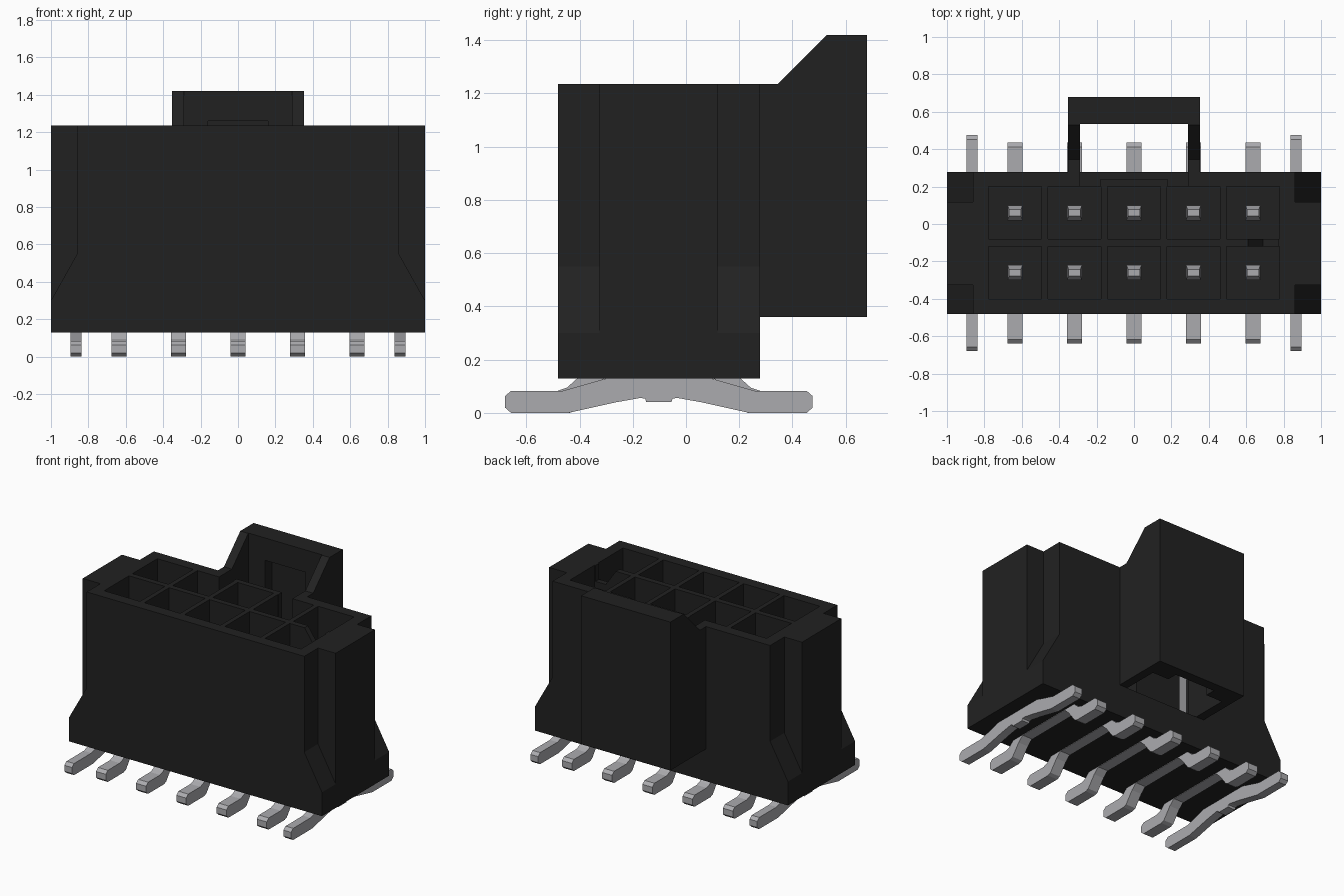
import bpy, bmesh
from mathutils import Vector

if "Cube" in bpy.data.objects:
    bpy.data.objects.remove(bpy.data.objects["Cube"])


def material(name, rgb):
    m = bpy.data.materials.new(name)
    m.diffuse_color = (*rgb, 1)
    m.use_nodes = True
    m.node_tree.nodes["Principled BSDF"].inputs["Base Color"].default_value = m.diffuse_color
    return m


BLACK = material("black plastic", (0.0155, 0.0155, 0.0155))
METAL = material("tin metal", (0.41, 0.41, 0.43))


def prism(bm, pts, axis, lo, hi):
    """Extrude a 2D profile along an axis (the profile uses the other two)."""
    def place(p, t):
        c = list(p)
        c.insert(axis, t)
        return bm.verts.new(c)
    a = [place(p, lo) for p in pts]
    b = [place(p, hi) for p in pts]
    n = len(pts)
    bm.faces.new(a)
    bm.faces.new(b[::-1])
    for i in range(n):
        bm.faces.new((a[i], b[i], b[(i + 1) % n], a[(i + 1) % n]))


def rect(x0, x1, y0, y1):
    return [(x0, y0), (x1, y0), (x1, y1), (x0, y1)]


def make(name, prisms, mat):
    bm = bmesh.new()
    for p in prisms:
        prism(bm, *p)
    bmesh.ops.recalc_face_normals(bm, faces=bm.faces[:])
    me = bpy.data.meshes.new(name)
    bm.to_mesh(me)
    bm.free()
    me.materials.append(mat)
    ob = bpy.data.objects.new(name, me)
    bpy.context.collection.objects.link(ob)
    return ob


def cut(ob, prisms):
    """Subtract prisms from an object and discard the cutter."""
    c = make("cutter", prisms, BLACK)
    c.hide_render = True
    m = ob.modifiers.new("cut", 'BOOLEAN')
    m.operation = 'DIFFERENCE'
    m.solver = 'EXACT'
    m.object = c
    bpy.context.view_layer.objects.active = ob
    bpy.ops.object.modifier_apply(modifier=m.name)
    bpy.data.objects.remove(c)


BOTTOM, TOP, FRONT, BACK = 0.13, 1.235, -0.48, 0.278
FLOOR = 0.3
COLUMNS = [0.318 * i for i in range(-2, 3)]
ROWS = [-0.26, 0.06]

# housing block with sloped corner channels
housing = make("housing", [(rect(-1, 1, FRONT, BACK), 2, BOTTOM, TOP)], BLACK)
for s in (-1, 1):
    channel = [(s * 0.86, 1.3), (s * 0.86, 0.55), (s * 1.056, 0.2), (s * 1.056, 1.3)]
    cut(housing, [(channel, 1, -0.6, -0.325), (channel, 1, 0.118, 0.4)])

# contact cavities
cut(housing, [(rect(x - 0.142, x + 0.142, y - 0.14, y + 0.14), 2, FLOOR, 1.4)
              for x in COLUMNS for y in ROWS])

# latch opening in the back wall, leaving the centre cavity wall standing
cut(housing, [([(-0.29, 0.19), (-0.18, 0.19), (-0.18, 0.24), (0.18, 0.24),
                (0.18, 0.19), (0.29, 0.19), (0.29, 0.4), (-0.29, 0.4)], 2, 0.36, 1.4)])

# sloped notch in the divider between rows
cut(housing, [([(0.61, 1.3), (0.61, TOP), (0.69, 1.12), (0.77, 1.12), (0.77, 1.3)],
               1, -0.14, -0.06)])

# latch guard behind the housing
guard = [(0.275, 0.36), (0.68, 0.36), (0.68, 1.42), (0.53, 1.42), (0.345, TOP), (0.275, TOP)]
latch = make("latch_guard", [(guard, 0, -0.353, 0.353)], BLACK)
cut(latch, [(rect(-0.29, 0.29, 0.2, 0.535), 2, 0.2, 1.6)])
cut(latch, [(rect(-0.16, 0.16, 0.5, 0.61), 2, 0.2, 1.26)])

# contact posts with tapered tips
for j, y in enumerate(ROWS):
    for i, x in enumerate(COLUMNS):
        h, z0, z1, z2 = 0.04, FLOOR - 0.02, 0.82, 0.88
        post = make(f"contact_post_{j}_{i}",
                    [(rect(x - h, x + h, y - h, y + h), 2, z0, z1)], METAL)
        bm = bmesh.new()
        bm.from_mesh(post.data)
        top = [f for f in bm.faces if f.calc_center_median().z > z1 - 0.01]
        r = bmesh.ops.extrude_face_region(bm, geom=top)
        bmesh.ops.delete(bm, geom=top, context='FACES')
        for v in r["geom"]:
            if isinstance(v, bmesh.types.BMVert):
                v.co = Vector((x + (v.co.x - x) * 0.8, y + (v.co.y - y) * 0.45, z2))
        bm.to_mesh(post.data)
        bm.free()


def mirrored(half):
    """Complete a lead profile about the lead centre line."""
    c = -0.102
    full = half + [(-y, z) for y, z in reversed(half)]
    return [(y + c, z) for y, z in full]


# solder leads under the housing
lead = mirrored([(-0.04, 0.127), (-0.21, 0.127), (-0.25, 0.09), (-0.31, 0.01), (-0.335, 0),
                 (-0.515, 0), (-0.538, 0.02), (-0.538, 0.063), (-0.515, 0.083),
                 (-0.38, 0.083), (-0.345, 0.095), (-0.295, 0.14)])
for i, x in enumerate(COLUMNS):
    make(f"solder_lead_{i}", [(lead, 0, x - 0.039, x + 0.039)], METAL)

# mounting leads at both ends
anchor = mirrored([(-0.047, 0.04), (-0.052, 0.054), (-0.07, 0.056), (-0.16, 0.04),
                   (-0.34, 0), (-0.555, 0), (-0.578, 0.02), (-0.578, 0.063),
                   (-0.555, 0.083), (-0.36, 0.083), (-0.16, 0.14)])
for side, x in (("left", -0.866), ("right", 0.866)):
    make(f"mounting_lead_{side}", [(anchor, 0, x - 0.03, x + 0.03)], METAL)
